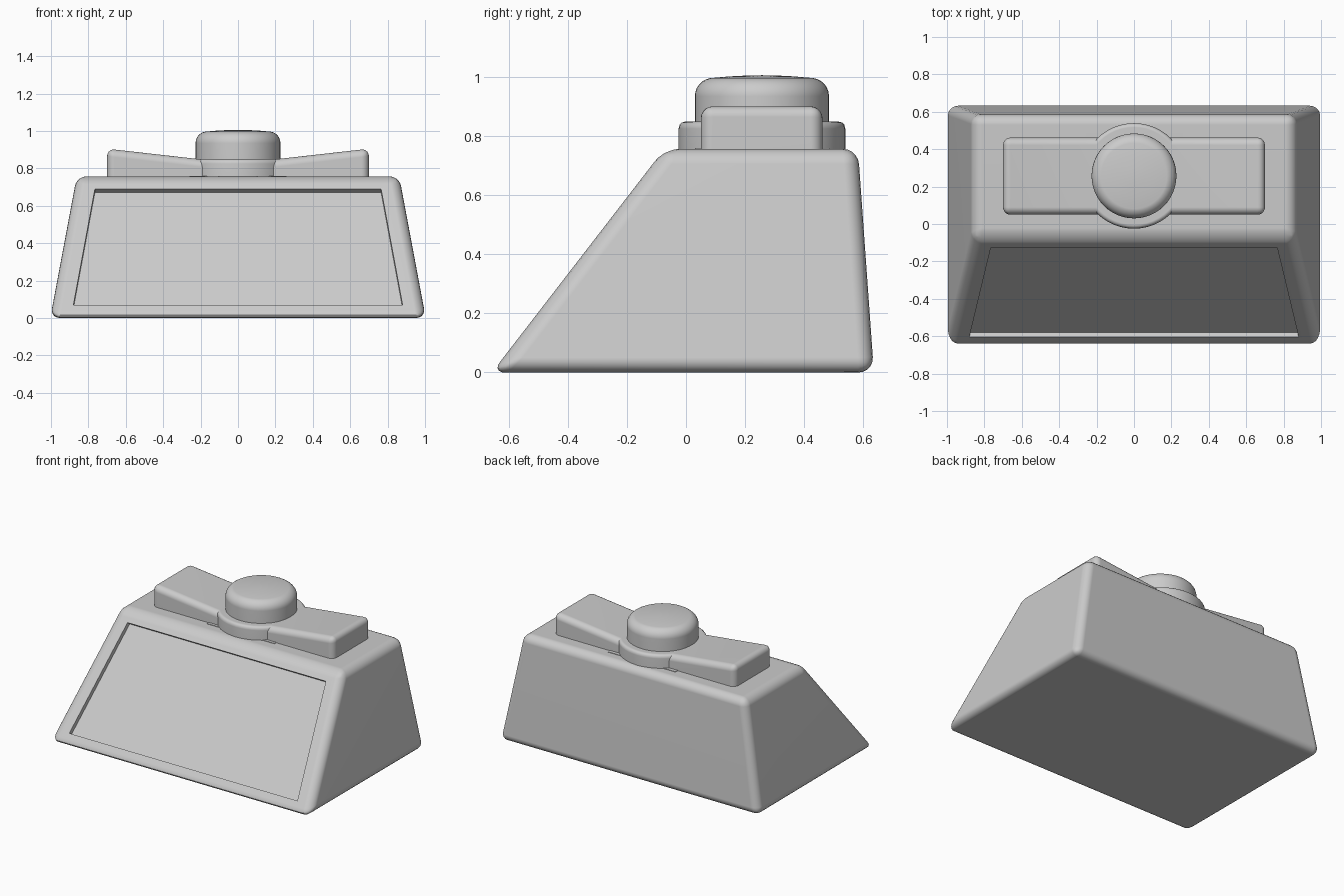
import bpy, bmesh, math
from mathutils import Vector

if "Cube" in bpy.data.objects:
    bpy.data.objects.remove(bpy.data.objects["Cube"])


def finish(name, bm):
    bmesh.ops.recalc_face_normals(bm, faces=bm.faces[:])
    mesh = bpy.data.meshes.new(name)
    bm.to_mesh(mesh)
    bm.free()
    ob = bpy.data.objects.new(name, mesh)
    bpy.context.collection.objects.link(ob)
    return ob


def smooth(ob):
    bpy.ops.object.select_all(action='DESELECT')
    ob.select_set(True)
    bpy.context.view_layer.objects.active = ob
    bpy.ops.object.shade_smooth_by_angle(angle=math.radians(35))
    ob.modifiers.new("weighted", 'WEIGHTED_NORMAL').keep_sharp = True


def loft(name, ring_a, ring_b, bevel=0, keep=lambda e: True):
    """Solid between two matching rings, with rounded edges where keep() holds."""
    bm = bmesh.new()
    a = [bm.verts.new(p) for p in ring_a]
    b = [bm.verts.new(p) for p in ring_b]
    bm.faces.new(a)
    bm.faces.new(b)
    n = len(a)
    for i in range(n):
        j = (i + 1) % n
        bm.faces.new((a[i], a[j], b[j], b[i]))
    bmesh.ops.recalc_face_normals(bm, faces=bm.faces[:])
    if bevel:
        bmesh.ops.bevel(bm, geom=[e for e in bm.edges if keep(e)], offset=bevel,
                        offset_type='OFFSET', segments=5, profile=0.5,
                        affect='EDGES', clamp_overlap=True)
    return finish(name, bm)


def lathe(name, profile, y, sides=48):
    """Revolve (radius, z) points around a vertical axis at the given y."""
    bm = bmesh.new()
    vs = [bm.verts.new((r, y, z)) for r, z in profile]
    es = [bm.edges.new(p) for p in zip(vs, vs[1:])]
    bmesh.ops.spin(bm, geom=vs + es, cent=(0, y, 0), axis=(0, 0, 1),
                   angle=math.tau, steps=sides, use_merge=True)
    bmesh.ops.remove_doubles(bm, verts=bm.verts[:], dist=1e-4)
    ob = finish(name, bm)
    smooth(ob)
    return ob


def quad(x, y0, y1, z):
    return [(-x, y0, z), (x, y0, z), (x, y1, z), (-x, y1, z)]


# Tapered housing with sloped front
TOP = 0.757
body = loft("housing", quad(1.004, -0.657, 0.636, 0), quad(0.862, -0.073, 0.582, TOP), 0.052)

# Shallow screen recess cut square to the sloped front
slope = (0.657 - 0.073) / TOP
normal = Vector((0, -1, slope)).normalized()
outline = [Vector((x, -0.657 + slope * z, z)) for x, z in
           ((-0.88, 0.07), (0.88, 0.07), (0.765, 0.69), (-0.765, 0.69))]
cutter = loft("screen_cutter", [p - normal * 0.03 for p in outline],
              [p + normal * 0.1 for p in outline])
cutter.hide_render = True
cut = body.modifiers.new("screen_recess", 'BOOLEAN')
cut.operation, cut.object, cut.solver = 'DIFFERENCE', cutter, 'EXACT'
bpy.context.view_layer.objects.active = body
bpy.ops.object.modifier_apply(modifier=cut.name)
bpy.data.objects.remove(cutter)
smooth(body)

# Rocker bar that rises toward both ends
bar = [(-0.7, 0.74), (0.7, 0.74), (0.7, 0.905), (0, 0.826), (-0.7, 0.905)]
rocker = loft("rocker_bar", [(x, 0.05, z) for x, z in bar], [(x, 0.462, z) for x, z in bar],
              0.04, lambda e: max(v.co.z for v in e.verts) > 0.75
              and max(abs(v.co.x) for v in e.verts) > 0.1)
smooth(rocker)

# Thin plate under the bar
loft("base_plate", quad(0.26, 0.03, 0.487, 0.74), quad(0.26, 0.03, 0.487, 0.76))

# Round collar and domed knob
CENTRE = 0.257
lathe("collar", [(0, 0.74), (0.282, 0.74), (0.282, 0.825), (0.279, 0.838),
                 (0.271, 0.846), (0.26, 0.849), (0, 0.849)], CENTRE)
R, FILLET = 0.227, 0.062
arc = [(R - FILLET + FILLET * math.cos(a), 0.935 + FILLET * math.sin(a))
       for a in (math.radians(80) * i / 6 for i in range(7))]
lathe("knob", [(0, 0.83), (R, 0.83)] + arc + [(0.11, 1.002), (0.05, 1.005), (0, 1.006)], CENTRE)
